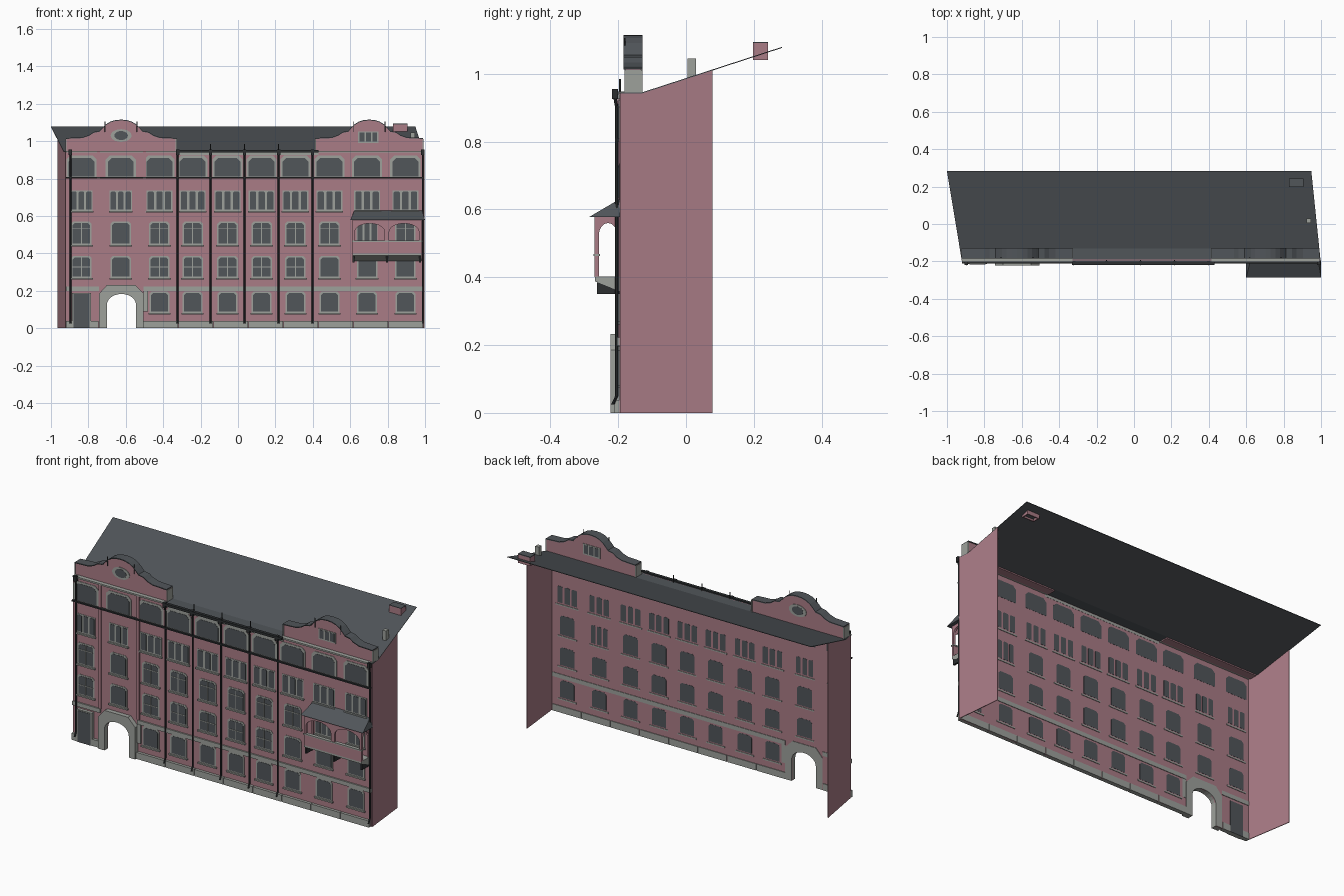
import bpy, bmesh, math

if "Cube" in bpy.data.objects:
    bpy.data.objects.remove(bpy.data.objects["Cube"])

def mat(name, c):
    m = bpy.data.materials.new(name)
    m.diffuse_color = (*c, 1)
    m.use_nodes = True
    m.node_tree.nodes["Principled BSDF"].inputs["Base Color"].default_value = m.diffuse_color
    return m

PINK = mat("pink_plaster", (0.40, 0.20, 0.24))
GREY = mat("grey_stone", (0.34, 0.355, 0.33))
DARK = mat("slate_and_glass", (0.082, 0.092, 0.102))
BLACK = mat("black_iron", (0.025, 0.028, 0.03))

parts = {}

def get(name, m):
    if name not in parts:
        parts[name] = (bmesh.new(), m)
    return parts[name][0]

def prism(name, m, pts, a, b, axis='y'):
    """Extrude a polygon: (x,z) along y, (y,z) along x or (x,y) along z."""
    bm = get(name, m)
    def co(p, t):
        return {'y': (p[0], t, p[1]), 'x': (t, p[0], p[1]), 'z': (p[0], p[1], t)}[axis]
    lo = [bm.verts.new(co(p, a)) for p in pts]
    hi = [bm.verts.new(co(p, b)) for p in pts]
    bm.faces.new(lo)
    bm.faces.new(hi[::-1])
    n = len(pts)
    for i in range(n):
        j = (i + 1) % n
        bm.faces.new((lo[i], lo[j], hi[j], hi[i]))

def box(name, m, x0, x1, y0, y1, z0, z1):
    prism(name, m, [(x0, z0), (x1, z0), (x1, z1), (x0, z1)], y0, y1)

def chamfer(cx, z0, z1, w, c):
    h = w / 2
    return [(cx - h, z0), (cx + h, z0), (cx + h, z1 - c), (cx + h - c, z1),
            (cx - h + c, z1), (cx - h, z1 - c)]

def pipe(name, m, path, r, n=8):
    """Round tube through points lying in one x plane."""
    bm = get(name, m)
    rings = []
    for x, y, z in path:
        rings.append([bm.verts.new((x + r * math.cos(k * math.tau / n),
                                    y + r * math.sin(k * math.tau / n), z)) for k in range(n)])
    for a, b in zip(rings, rings[1:]):
        for k in range(n):
            bm.faces.new((a[k], a[(k + 1) % n], b[(k + 1) % n], b[k]))
    bm.faces.new(rings[0])
    bm.faces.new(rings[-1])

def left_x(y): return -0.92 - (y + 0.2) * 0.08 / 0.483
def right_x(y): return 0.998 - (y + 0.2) * 0.05 / 0.483
def roof_z(y): return 0.945 + max(0, y + 0.13) * 0.325

# facade with gateway notch
ARCH_X = -0.623
arch = [(ARCH_X - 0.078, 0)]
arch += [(ARCH_X - 0.078 * math.cos(t * math.pi / 12), 0.125 + 0.058 * math.sin(t * math.pi / 12))
         for t in range(13)]
arch += [(ARCH_X + 0.078, 0)]
prism("facade", PINK, [(-0.92, 0)] + arch + [(0.992, 0), (0.992, 0.945), (-0.92, 0.945)], -0.196, -0.191)

# gateway surround
prism("gateway_surround", GREY, [(-0.742, 0)] + arch +
      [(-0.504, 0), (-0.504, 0.185), (-0.55, 0.232), (-0.70, 0.232), (-0.742, 0.185)], -0.222, -0.188)
box("gateway_side_block", GREY, -0.504, -0.48, -0.206, -0.19, 0.09, 0.2)

# side walls, skewed like the roof
for name, fx, yb, s in (("left_wall", left_x, 0.078, 1), ("right_wall", right_x, 0.078, -1)):
    bm = get(name, PINK)
    q = []
    for off in (0, 0.004 * s):
        q.append([bm.verts.new((fx(y) + off, y, z)) for y, z in
                  ((-0.193, 0), (yb, 0), (yb, roof_z(yb) - .003), (-0.13, 0.942), (-0.193, 0.942))])
    bm.faces.new(q[0]); bm.faces.new(q[1])
    for i in range(5):
        j = (i + 1) % 5
        bm.faces.new((q[0][i], q[0][j], q[1][j], q[1][i]))

# roof sheet: flat front strip, then the slope
bm = get("roof", DARK)
rows = []
for y in (-0.2, -0.13, 0.283):
    rows.append([bm.verts.new((x, y, roof_z(y) + d)) for d in (0, -0.003) for x in (left_x(y), right_x(y))])
for a, b in zip(rows, rows[1:]):
    for i, j in ((0, 1), (1, 3), (3, 2), (2, 0)):
        bm.faces.new((a[i], a[j], b[j], b[i]))
for r in (rows[0], rows[-1]):
    bm.faces.new((r[0], r[1], r[3], r[2]))

# plinth and string courses, interrupted by the gateway
for a, b in ((-0.92, -0.742), (-0.504, 0.992)):
    n = max(1, round((b - a) / 0.18))
    for i in range(n):
        w = (b - a) / n
        box("plinth", GREY, a + i * w, a + (i + 1) * w - 0.004, -0.212, -0.187, 0, 0.038)
    box("string_course", GREY, a, b, -0.204, -0.188, 0.198, 0.222)
box("upper_cornice", BLACK, -0.92, 0.992, -0.210, -0.194, 0.801, 0.809)
box("eaves_band", GREY, -0.325, 0.43, -0.204, -0.19, 0.925, 0.94)
box("gutter", BLACK, -0.325, 0.43, -0.218, -0.2, 0.938, 0.952)
for x in (-0.745, -0.5):
    box("pilasters", PINK, x - 0.008, x + 0.008, -0.202, -0.194, 0.222, 0.945)

# windows
COLS = [-0.837, -0.627, -0.42, -0.243, -0.056, 0.126, 0.307, 0.489, 0.69, 0.895]

def window(cx, z0, z1, w, c=0.012, rim=0.01, cross=0, sill=True):
    prism("window_frames", GREY, chamfer(cx, z0 - rim, z1 + rim, w + 2 * rim, c), -0.1985, -0.193)
    prism("window_panes", DARK, chamfer(cx, z0, z1, w, c), -0.1998, -0.1902)
    if sill:
        box("window_sills", GREY, cx - w / 2 - 0.014, cx + w / 2 + 0.014, -0.207, -0.188, z0 - 0.014, z0 - 0.006)
    if cross:
        box("glazing_bars", GREY, cx - 0.002, cx + 0.002, -0.202, -0.199, z0, z1)
        zt = z0 + (z1 - z0) * cross
        box("glazing_bars", GREY, cx - w / 2, cx + w / 2, -0.202, -0.199, zt - 0.002, zt + 0.002)

def triple(cx, z0, z1, step):
    box("window_frames", GREY, cx - 1.5 * step, cx + 1.5 * step, -0.198, -0.193, z0 - 0.008, z1 + 0.006)
    for k in (-1, 0, 1):
        prism("window_panes", DARK, chamfer(cx + k * step, z0, z1, step * 0.74, 0.005), -0.1998, -0.1902)
    box("window_sills", GREY, cx - 1.6 * step, cx + 1.6 * step, -0.207, -0.188, z0 - 0.016, z0 - 0.008)

for i, x in enumerate(COLS):
    if i == 0:
        box("door_frame", GREY, x - 0.05, x + 0.05, -0.2135, -0.193, 0, 0.188)
        box("door", DARK, x - 0.042, x + 0.042, -0.2155, -0.1865, 0, 0.182)
    elif i > 1:
        window(x, 0.088, 0.188, 0.09, rim=0.008)
    window(x, 0.275, 0.378, 0.094, rim=0.008, cross=0.5 if i in (0, 2, 3, 4, 5, 6) else 0)
    if i == 8:
        triple(x, 0.455, 0.56, 0.038)
    else:
        window(x, 0.452, 0.562, 0.094, rim=0.008, cross=0.0 if i == 1 else 0.72)
    triple(x, 0.635, 0.73, 0.04 if i < 2 else 0.046)
    window(x, 0.812, 0.91, 0.138, c=0.02, rim=0.012, sill=False)

# downpipes with kicked foot and hopper head
for x in (-0.896, -0.323, -0.147, 0.035, 0.217, 0.398, 0.988):
    pipe("downpipes", BLACK, [(x, -0.216, 0.025), (x, -0.204, 0.05), (x, -0.204, 0.9), (x, -0.212, 0.945)], 0.005)
    box("pipe_hoppers", BLACK, x - 0.009, x + 0.009, -0.218, -0.2, 0.925, 0.955)
for x in (-0.147, 0.035, 0.217):
    pipe("roof_spikes", BLACK, [(x, -0.195, 0.945), (x, -0.195, 0.985)], 0.003, 6)

# curved gables with dark coping
HALF = [(1.0, 1.012), (0.70, 1.016), (0.58, 1.028), (0.50, 1.044), (0.39, 1.05), (0.34, 1.066),
        (0.27, 1.086), (0.19, 1.1), (0.1, 1.108), (0, 1.11)]
for side, cx, hw in (("left", -0.625, 0.295), ("right", 0.702, 0.287)):
    top = [(cx - d * hw, z) for d, z in HALF] + [(cx + d * hw, z) for d, z in HALF[-2::-1]]
    prism(side + "_gable", PINK, [(cx + hw, 0.935), (cx - hw, 0.935)] + top, -0.178, -0.132)
    prism(side + "_gable_coping", DARK, top + [(x, z + 0.005) for x, z in top[::-1]], -0.184, -0.128)
    for s in (-1, 1):
        xe = cx + s * hw
        box(side + "_gable_ends", GREY, xe - 0.003, xe + 0.003, -0.181, -0.129, 0.945, 1.011)
        xs = cx + s * hw * 0.29
        pipe("gable_spikes", BLACK, [(xs, -0.18, 1.05), (xs, -0.18, 1.105)], 0.0025, 6)
    box(side + "_gable_base", GREY, cx - hw, cx + hw, -0.202, -0.17, 0.938, 0.947)
    for a, b in ((-0.181, -0.177), (-0.133, -0.129)):
        if side == "left":
            for nm, m, rx, rz, e in (("gable_window_frame", GREY, 0.056, 0.034, 0), ("gable_window_pane", DARK, 0.036, 0.024, 0.001)):
                prism(nm, m, [(cx + rx * math.cos(k * math.tau / 20), 1.03 + rz * math.sin(k * math.tau / 20))
                              for k in range(20)], a - e, b + e)
        else:
            box("gable_triple_frame", GREY, cx - 0.06, cx + 0.05, a, b, 0.99, 1.052)
            for k in (-1, 0, 1):
                xk = cx - 0.005 + k * 0.034
                box("gable_triple_panes", DARK, xk - 0.013, xk + 0.013, a - 0.001, b + 0.001, 0.997, 1.046)

# balcony: sloping base, parapet, posts, arched fronts, canopy
X0, X1 = 0.612, 0.98
prism("balcony_base", GREY, [(-0.194, 0.358), (-0.268, 0.388), (-0.268, 0.402), (-0.194, 0.402)], X0, X1, 'x')
box("balcony_parapet", PINK, X0, X1, -0.27, -0.256, 0.4, 0.465)
box("balcony_rail", GREY, X0 - 0.003, X1 + 0.003, -0.273, -0.253, 0.462, 0.469)
XM = (X0 + X1) / 2
for a, b in ((X0, XM), (XM, X1)):
    c, w = (a + b) / 2, (b - a) / 2
    curve = [(c - (w - 0.012) * math.cos(k * math.pi / 10), 0.515 + 0.045 * math.sin(k * math.pi / 10))
             for k in range(11)]
    prism("balcony_arches", PINK, [(a, 0.465), (a + 0.012, 0.465)] + curve +
          [(b - 0.012, 0.465), (b, 0.465), (b, 0.58), (a, 0.58)], -0.27, -0.258)
for x in (X0, X1 - 0.012):
    side = [(-0.23 - 0.027 * math.cos(k * math.pi / 8), 0.525 + 0.035 * math.sin(k * math.pi / 8)) for k in range(9)]
    prism("balcony_side_arches", PINK, [(-0.27, 0.402), (-0.257, 0.402)] + side +
          [(-0.203, 0.402), (-0.194, 0.402), (-0.194, 0.6), (-0.27, 0.58)], x, x + 0.012, 'x')
for x in (X0 + 0.006, XM, X1 - 0.006):
    box("balcony_brackets", BLACK, x - 0.005, x + 0.005, -0.262, -0.194, 0.35, 0.385)
bm = get("balcony_canopy", DARK)
eave = [bm.verts.new(p) for p in ((0.6, -0.285, 0.578), (1.0, -0.285, 0.578), (1.0, -0.194, 0.578), (0.6, -0.194, 0.578))]
ridge = [bm.verts.new(p) for p in ((0.622, -0.2, 0.628), (0.985, -0.2, 0.628), (0.985, -0.194, 0.63), (0.622, -0.194, 0.63))]
bm.faces.new(eave); bm.faces.new(ridge)
for i in range(4):
    j = (i + 1) % 4
    bm.faces.new((eave[i], eave[j], ridge[j], ridge[i]))

# roof chimney and open pink roof box
box("chimney", GREY, 0.922, 0.946, 0.005, 0.03, 0.98, 1.045)
for a, b, c, d in ((0.83, 0.907, 0.197, 0.203), (0.83, 0.907, 0.236, 0.242),
                   (0.83, 0.836, 0.203, 0.236), (0.901, 0.907, 0.203, 0.236)):
    box("roof_box", PINK, a, b, c, d, 1.04, 1.09)
box("roof_box_lid", DARK, 0.83, 0.907, 0.197, 0.242, 1.088, 1.093)

# turn the collected parts into objects
for name, (bm, m) in parts.items():
    bmesh.ops.recalc_face_normals(bm, faces=bm.faces)
    me = bpy.data.meshes.new(name)
    bm.to_mesh(me)
    bm.free()
    me.materials.append(m)
    bpy.context.collection.objects.link(bpy.data.objects.new(name, me))
